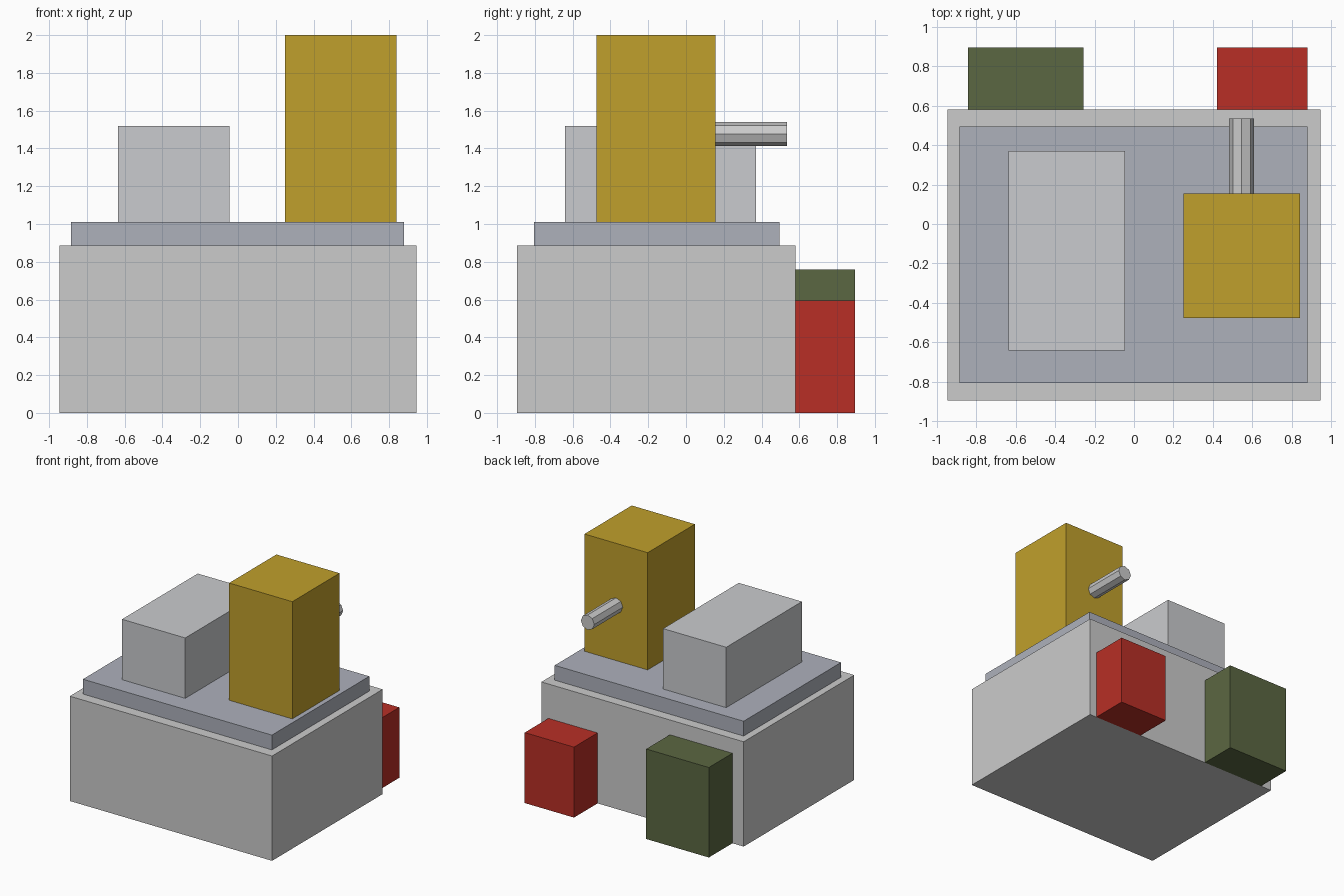
import bpy
import math

if "Cube" in bpy.data.objects:
    bpy.data.objects.remove(bpy.data.objects["Cube"])


def paint(obj, color):
    if color:
        mat = bpy.data.materials.new(obj.name + "_paint")
        mat.diffuse_color = (*color, 1)
        mat.use_nodes = True
        mat.node_tree.nodes["Principled BSDF"].inputs["Base Color"].default_value = mat.diffuse_color
        obj.data.materials.append(mat)


def box(name, x, y, z, color=None):
    """Box from (min, max) ranges on each axis."""
    bpy.ops.mesh.primitive_cube_add(size=1)
    obj = bpy.context.object
    obj.name = name
    for v in obj.data.vertices:
        v.co = [(lo + hi) / 2 + c * (hi - lo) for c, (lo, hi) in zip(v.co, (x, y, z))]
    paint(obj, color)
    return obj


# Main body and the stepped deck on top
box("base_block", (-0.945, 0.945), (-0.895, 0.58), (0, 0.885))
box("deck_plate", (-0.885, 0.88), (-0.805, 0.495), (0.885, 1.01), (0.42, 0.44, 0.50))

# Blocks standing on the deck
box("low_housing", (-0.635, -0.045), (-0.64, 0.37), (1.01, 1.52), (0.59, 0.60, 0.62))
box("tall_tower", (0.25, 0.84), (-0.475, 0.155), (1.01, 2.0), (0.53, 0.35, 0.025))

# Boxes attached to the back
box("back_box_tall", (-0.84, -0.255), (0.58, 0.895), (0, 0.76), (0.105, 0.136, 0.054))
box("back_box_short", (0.42, 0.88), (0.58, 0.895), (0, 0.595), (0.48, 0.028, 0.019))

# Eight-sided pipe out of the tower's back, with corners pointing up and sideways
bpy.ops.mesh.primitive_cylinder_add(
    vertices=8, radius=0.063, depth=0.38,
    location=(0.545, 0.345, 1.477), rotation=(math.pi / 2, 0, 0))
bpy.context.object.name = "tower_pipe"
